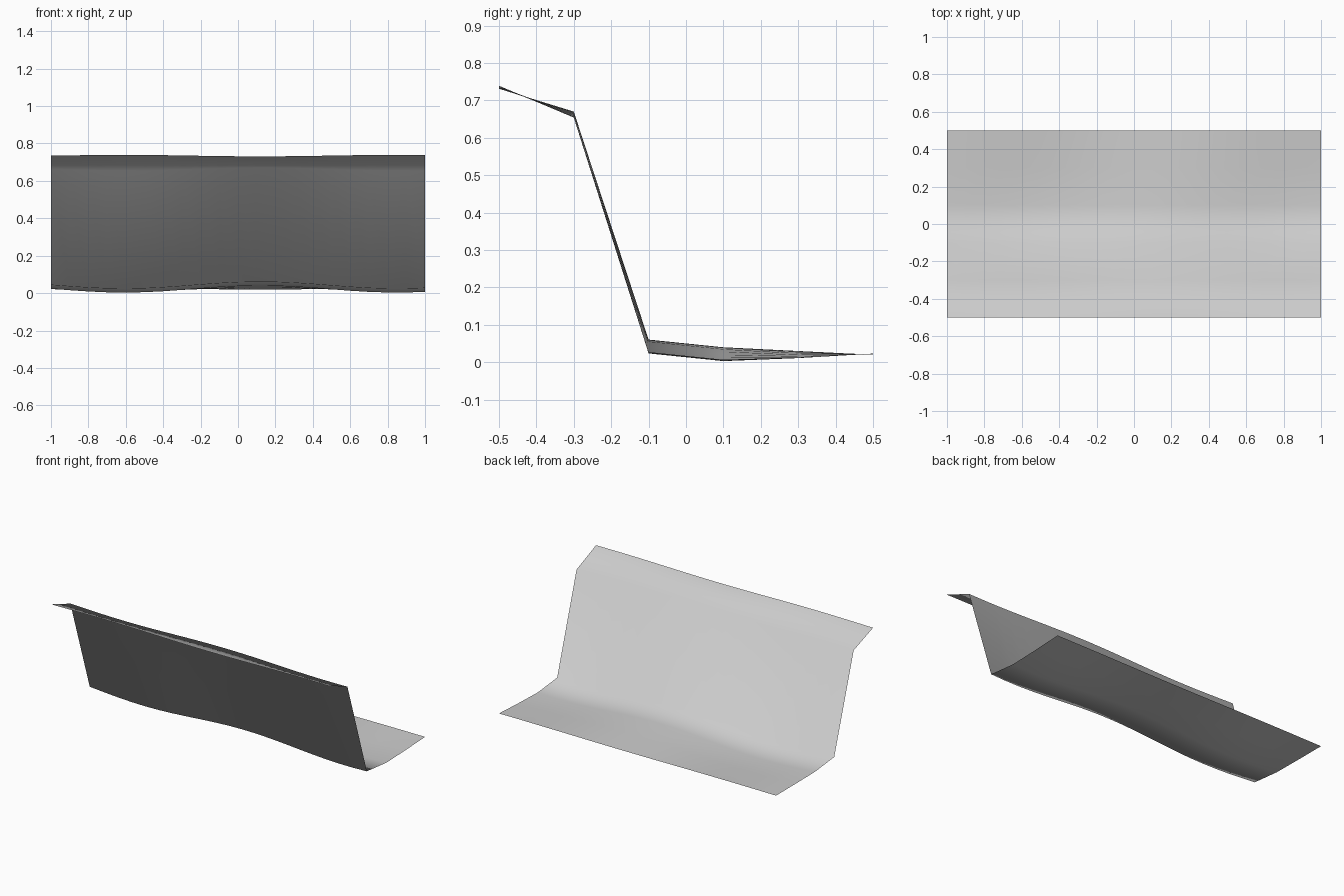
import bpy, bmesh, math

if "Cube" in bpy.data.objects:
    bpy.data.objects.remove(bpy.data.objects["Cube"])

# Cross-section rows: y, mid height, ripple amplitude
ROWS = [(-0.5, 0.735, -0.004), (-0.3, 0.662, 0.008), (-0.1, 0.042, 0.0185),
        (0.1, 0.0215, 0.0185), (0.3, 0.0205, 0.0095), (0.5, 0.0215, -0.0015)]
COLUMNS = 20

grey = bpy.data.materials.new("light grey")
grey.diffuse_color = (0.6, 0.6, 0.6, 1)
grey.use_nodes = True
grey.node_tree.nodes["Principled BSDF"].inputs["Base Color"].default_value = grey.diffuse_color


def ripple(x):
    return math.cos(math.pi * (x - 0.12) / 0.73)


# Bent sheet: each row is swept along x with a gentle ripple
bm = bmesh.new()
grid = []
for y, z, amp in ROWS:
    xs = [-1 + 2 * i / COLUMNS for i in range(COLUMNS + 1)]
    grid.append([bm.verts.new((x, y, z + amp * ripple(x))) for x in xs])
for low, high in zip(grid, grid[1:]):
    for i in range(COLUMNS):
        face = bm.faces.new((low[i], low[i + 1], high[i + 1], high[i]))
        face.smooth = True

mesh = bpy.data.meshes.new("bent_sheet")
bm.to_mesh(mesh)
bm.free()
mesh.materials.append(grey)
sheet = bpy.data.objects.new("bent_sheet", mesh)
bpy.context.collection.objects.link(sheet)
